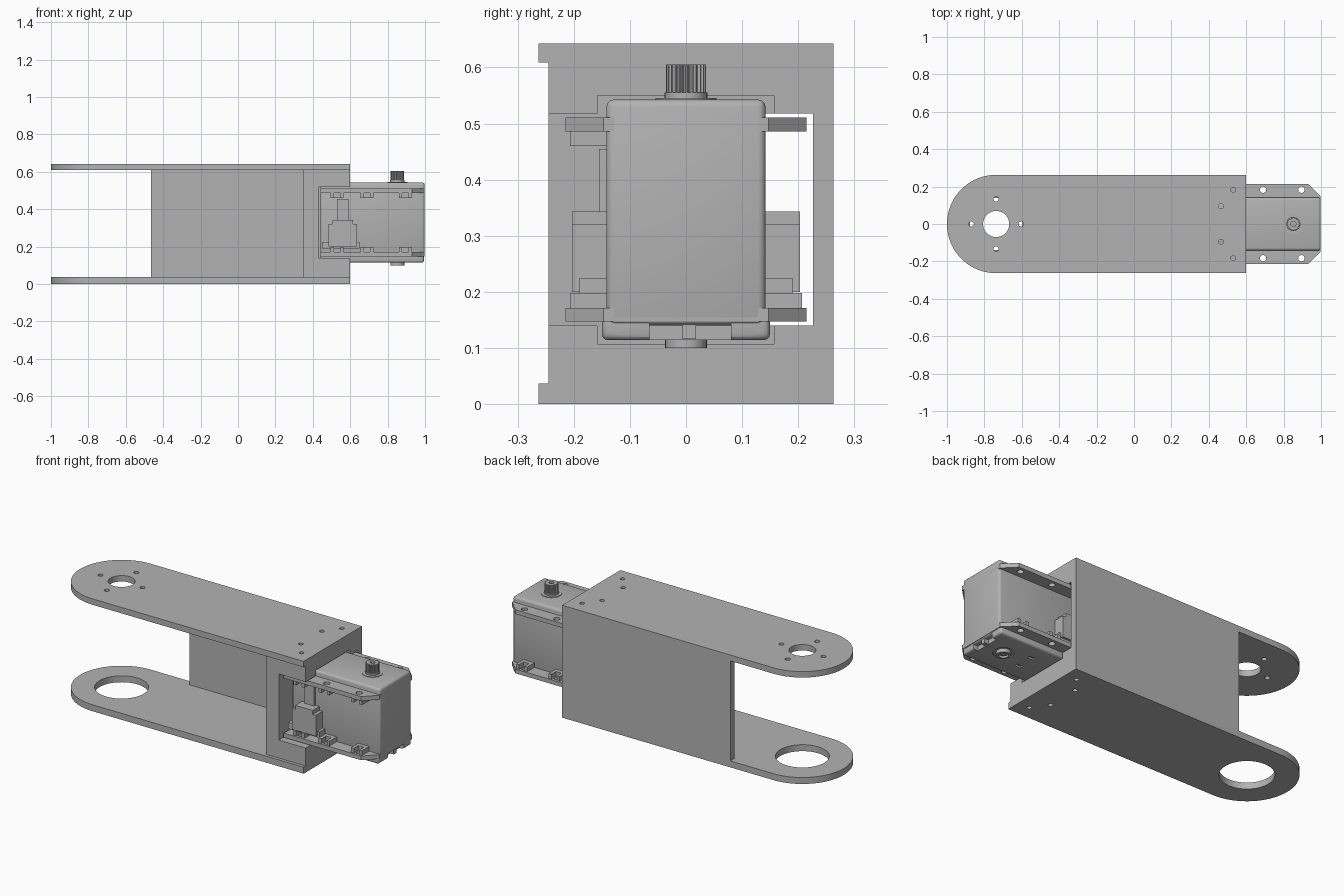
import bpy, bmesh, math

cube = bpy.data.objects.get("Cube")
if cube:
    bpy.data.objects.remove(cube, do_unlink=True)

grey = bpy.data.materials.new("plain grey")
grey.use_nodes = True
grey.diffuse_color = (0.45, 0.45, 0.45, 1)
grey.node_tree.nodes["Principled BSDF"].inputs["Base Color"].default_value = (0.45, 0.45, 0.45, 1)


def prism(name, pts, lo, hi, axis="z"):
    """Extrude a closed outline: (x, y) along z, or (y, z) along x."""
    def place(p, h):
        return (p[0], p[1], h) if axis == "z" else (h, p[0], p[1])
    bm = bmesh.new()
    base = bm.faces.new([bm.verts.new(place(p, lo)) for p in pts])
    ext = bmesh.ops.extrude_face_region(bm, geom=[base])
    step = (0, 0, hi - lo) if axis == "z" else (hi - lo, 0, 0)
    bmesh.ops.translate(bm, vec=step,
                        verts=[v for v in ext["geom"] if isinstance(v, bmesh.types.BMVert)])
    bmesh.ops.recalc_face_normals(bm, faces=bm.faces)
    mesh = bpy.data.meshes.new(name)
    bm.to_mesh(mesh)
    bm.free()
    mesh.materials.append(grey)
    obj = bpy.data.objects.new(name, mesh)
    bpy.context.collection.objects.link(obj)
    return obj


def box(name, x, y, z):
    return prism(name, [(x[0], y[0]), (x[1], y[0]), (x[1], y[1]), (x[0], y[1])], *z)


def arc(cx, cy, r, a0, a1, n):
    return [(cx + r * math.cos(math.radians(a0 + (a1 - a0) * i / n)),
             cy + r * math.sin(math.radians(a0 + (a1 - a0) * i / n))) for i in range(n + 1)]


def cyl(name, x, y, r, z0, z1, n=32):
    return prism(name, arc(x, y, r, 0, 360, n)[:-1], z0, z1)


def apply(obj, mod):
    bpy.context.view_layer.objects.active = obj
    bpy.ops.object.modifier_apply(modifier=mod.name)


def boolean(obj, other, op="DIFFERENCE"):
    other.hide_render = True
    mod = obj.modifiers.new("bool", "BOOLEAN")
    mod.operation, mod.solver, mod.object = op, "EXACT", other
    apply(obj, mod)
    bpy.data.objects.remove(other, do_unlink=True)


def bevel(obj, width, segments=3):
    mod = obj.modifiers.new("bevel", "BEVEL")
    mod.width, mod.segments = width, segments
    apply(obj, mod)


# Arm frame: two round-ended plates, back wall and motor housing
R, PIVOT, END = 0.263, -0.737, 0.6
outline = [(END, -R), (END, R)] + arc(PIVOT, 0, R, 90, 270, 40)
top = prism("top_plate", outline, 0.609, 0.643)
bottom = prism("bottom_plate", outline, 0, 0.037)
boolean(top, cyl("cut", PIVOT, 0, 0.07, 0.5, 0.7, 48))
boolean(bottom, cyl("cut", PIVOT, 0, 0.14, -0.1, 0.1, 64))
for dx, dy in ((1, 0), (-1, 0), (0, 1), (0, -1)):
    boolean(top, cyl("cut", PIVOT + 0.133 * dx, 0.133 * dy, 0.014, 0.5, 0.7, 16))

wall = box("back_wall", (-0.465, 0.4), (0.226, R), (0.03, 0.62))
housing = box("motor_housing", (0.35, END), (-0.245, R), (0.03, 0.62))
boolean(housing, box("cut", (0.43, 0.7), (-0.3, 0.226), (0.14, 0.518)))
boolean(housing, box("cut", (0.43, 0.7), (-0.158, 0.157), (0.107, 0.55)))
boolean(housing, box("cut", (0.3, 0.5), (0.13, 0.226), (0.14, 0.518)))
frame = housing
frame.name = "arm_frame"
for part in (wall, top, bottom):
    boolean(frame, part, "UNION")
for s in (1, -1):
    for hx, hy in ((0.53, 0.183), (0.465, 0.095)):
        boolean(frame, cyl("cut", hx, s * hy, 0.013, -0.1, 0.16, 16))
        boolean(frame, cyl("cut", hx, s * hy, 0.013, 0.5, 0.7, 16))

# Motor body, with a wider base that is notched at the end
X0, X1, AXLE = 0.44, 0.998, 0.852
body = box("motor_body", (X0, X1), (-0.142, 0.142), (0.14, 0.543))
bevel(body, 0.014)
base = box("motor_base", (X0, X1 - 0.004), (-0.15, 0.15), (0.114, 0.17))
bevel(base, 0.012)
notch = [(-0.065, 0.1), (0.08, 0.1), (0.08, 0.147), (-0.065, 0.147)]
boolean(base, prism("cut", notch, 0.965, 1.1, "x"))
tongue = box("base_tongue", (0.95, 0.99), (-0.006, 0.018), (0.116, 0.15))
for y in (-0.05, 0.05):
    boolean(base, box("cut", (0.69, 0.73), (y - 0.01, y + 0.01), (0.1, 0.124)))

# Mounting flanges with clipped corners and screw holes
HOLES = (0.53, 0.69, 0.895)
flange = [(X0, -0.215), (0.93, -0.215), (X1, -0.147), (X1, 0.147), (0.93, 0.215), (X0, 0.215)]
inner = [(X0 - 0.1, -0.13), (X1 - 0.03, -0.13), (X1 - 0.03, 0.13), (X0 - 0.1, 0.13)]
for name, z0, z1 in (("upper_flange", 0.486, 0.511), ("lower_flange", 0.147, 0.171)):
    obj = prism(name, flange, z0, z1)
    boolean(obj, prism("cut", inner, z0 - 0.1, z1 + 0.1))
    for hx in HOLES:
        for s in (1, -1):
            boolean(obj, cyl("cut", hx, s * 0.183, 0.017, z0 - 0.1, z1 + 0.1, 20))

# Nut pockets on the flanges
def nut(name, x, s, z0, z1):
    ys = sorted((s * 0.14, s * 0.207))
    obj = box(name, (x - 0.035, x + 0.035), ys, (z0, z1))
    boolean(obj, cyl("cut", x, s * 0.183, 0.017, z0 - 0.1, z1 + 0.1, 20))
    slot = sorted((s * 0.165, s * 0.3))
    boolean(obj, box("cut", (x - 0.017, x + 0.017), slot, (z0 - 0.1, z1 + 0.1)))


for hx in HOLES:
    nut("lower_nut_pocket", hx, -1, 0.17, 0.198)
    nut("lower_nut_pocket", hx, 1, 0.17, 0.198)
    nut("upper_nut_pocket", hx, -1, 0.46, 0.487)

# Cable sockets on both sides
for s in (1, -1):
    for name, x, depth, z in (("socket_foot", (0.45, 0.65), 0.19, (0.19, 0.225)),
                              ("socket_body", (0.485, 0.635), 0.203, (0.2, 0.32)),
                              ("socket_top", (0.505, 0.615), 0.203, (0.32, 0.343))):
        box(name, x, sorted((s * 0.135, s * depth)), z)
box("socket_spine", (0.53, 0.59), (-0.155, -0.135), (0.34, 0.455))

# Toothed output shaft and its collars
TEETH = 24
gear = []
for i in range(TEETH * 4):
    r = 0.036 if i % 4 < 2 else 0.031
    a = 2 * math.pi * i / (TEETH * 4)
    gear.append((AXLE + r * math.cos(a), r * math.sin(a)))
shaft = prism("output_shaft", gear, 0.55, 0.605)
boolean(shaft, cyl("cut", AXLE, 0, 0.014, 0.575, 0.7, 20))
rim = cyl("shaft_rim", AXLE, 0, 0.054, 0.53, 0.546)
collar = cyl("shaft_collar", AXLE, 0, 0.038, 0.53, 0.555)
idler = cyl("idler_boss", AXLE, 0, 0.037, 0.1, 0.13)
boolean(idler, cyl("cut", AXLE, 0, 0.025, 0.05, 0.112))
boolean(base, cyl("cut", AXLE, 0, 0.054, 0.05, 0.12))
screw = cyl("idler_screw", AXLE, 0, 0.013, 0.104, 0.13, 16)

# Smooth the curved faces, keep edges sharp
for obj in (frame, body, base, rim, collar, idler, screw):
    bpy.ops.object.select_all(action="DESELECT")
    obj.select_set(True)
    bpy.context.view_layer.objects.active = obj
    bpy.ops.object.shade_smooth_by_angle(angle=math.radians(30))
